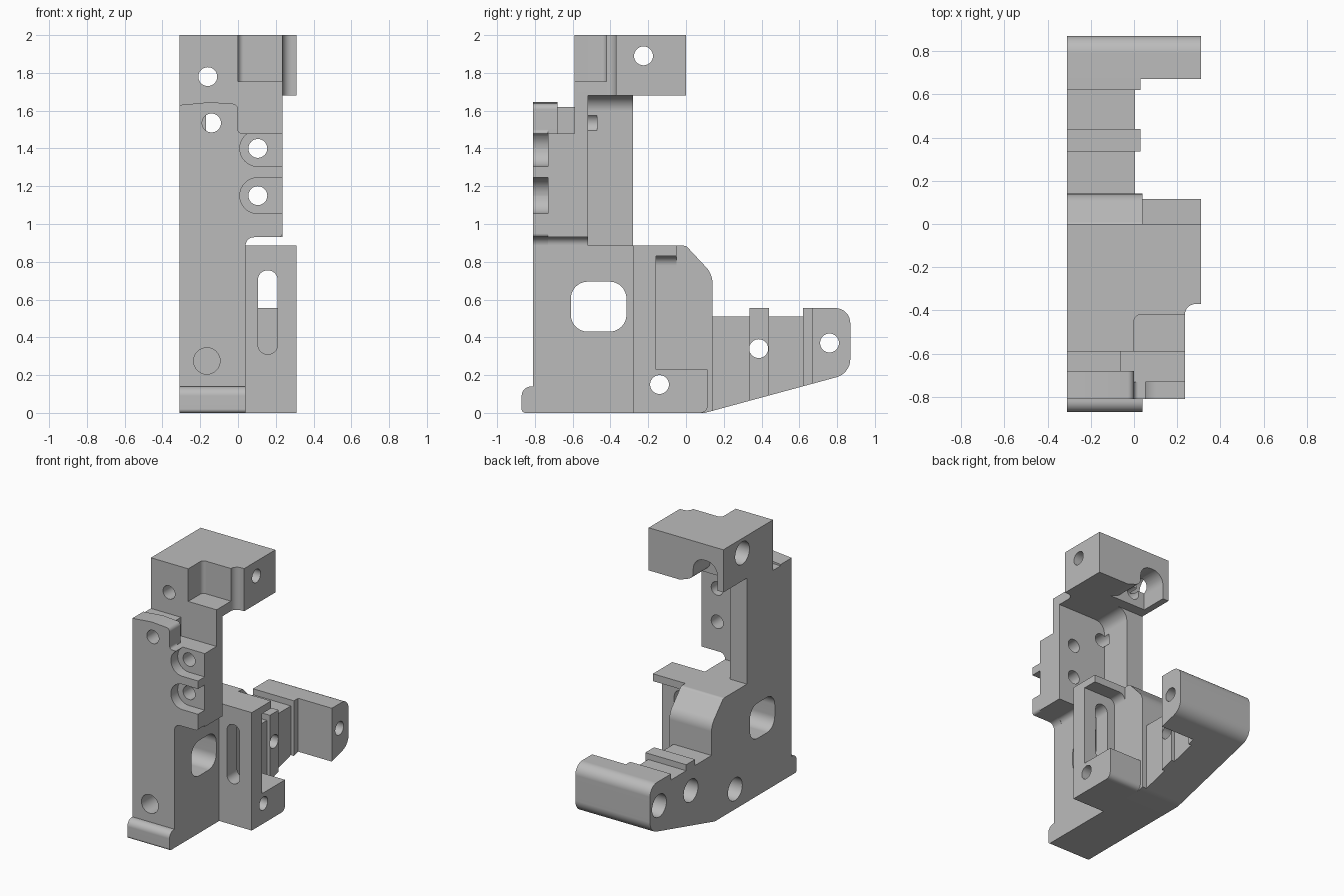
import bpy, bmesh, math
from mathutils import Vector

if "Cube" in bpy.data.objects:
    bpy.data.objects.remove(bpy.data.objects["Cube"])

grey = bpy.data.materials.new("plain grey")
grey.use_nodes = True
COLOUR = (0.5, 0.5, 0.5, 1)
grey.diffuse_color = COLOUR
grey.node_tree.nodes["Principled BSDF"].inputs["Base Color"].default_value = COLOUR

# Shared limits: widths in x, layers in y, levels in z
LEFT, RIGHT, BODY, FLANGE, WEB = -0.31, 0.31, 0.04, 0.235, -0.17
FRONT, FLOOR, STEP, PLATE, MID, BACK, WALL = -0.81, -0.73, -0.68, -0.59, -0.52, -0.28, -0.16
DECK, SHELF, SHOULDER, HEAD, TOP = 0.885, 0.93, 1.48, 1.68, 2
HOLE, COUNTERBORE = 0.05, 0.085
parts, cutters = [], []


def rounded(points, steps=8):
    """Outline with each (u, v, radius) corner replaced by an arc."""
    out = []
    for i, point in enumerate(points):
        p = Vector(point[:2])
        if len(point) == 2:
            out.append(p)
            continue
        r = point[2]
        d1 = (Vector(points[i - 1][:2]) - p).normalized()
        d2 = (Vector(points[(i + 1) % len(points)][:2]) - p).normalized()
        half = d1.angle(d2) / 2
        centre = p + (d1 + d2).normalized() * r / math.sin(half)
        start = p + d1 * r / math.tan(half) - centre
        end = p + d2 * r / math.tan(half) - centre
        angle = math.atan2(start.y, start.x)
        turn = (math.atan2(end.y, end.x) - angle + math.pi) % math.tau - math.pi
        for k in range(steps + 1):
            a = angle + turn * k / steps
            out.append(centre + Vector((math.cos(a), math.sin(a))) * r)
    return out


def circle(u, v, r, count=32):
    angles = [math.tau * k / count for k in range(count)]
    return [(u + r * math.cos(a), v + r * math.sin(a)) for a in angles]


def box(u0, u1, v0, v1, r=None):
    corners = [(u0, v0), (u1, v0), (u1, v1), (u0, v1)]
    return [c + (r,) for c in corners] if r else corners


def prism(name, axis, lo, hi, points, group=parts):
    """Extrude an outline along an axis; the outline uses the other two axes in order."""
    place = {"x": lambda p, h: (h, p[0], p[1]),
             "y": lambda p, h: (p[0], h, p[1]),
             "z": lambda p, h: (p[0], p[1], h)}[axis]
    outline = rounded(points)
    bm = bmesh.new()
    rings = [[bm.verts.new(place(p, h)) for p in outline] for h in (lo, hi)]
    for ring in rings:
        bm.faces.new(ring)
    for i in range(len(outline)):
        bm.faces.new((rings[0][i - 1], rings[0][i], rings[1][i], rings[1][i - 1]))
    bmesh.ops.recalc_face_normals(bm, faces=bm.faces)
    mesh = bpy.data.meshes.new(name)
    bm.to_mesh(mesh)
    bm.free()
    mesh.materials.append(grey)
    obj = bpy.data.objects.new(name, mesh)
    bpy.context.scene.collection.objects.link(obj)
    group.append(obj)


def cut(name, axis, lo, hi, points):
    prism(name, axis, lo, hi, points, cutters)


def slope(y):
    """Height of the sloping underside of the arm."""
    return (y - 0.1) * 0.271


# Lower body and foot
prism("lower_body", "x", LEFT, BODY, [
    (FLOOR, 0), (0.1, 0), (0.14, slope(0.14)), (0.14, 0.735, 0.12),
    (0, DECK, 0.03), (FLOOR, DECK)])
prism("foot", "x", LEFT, BODY, [
    (-0.8, 0), (-0.87, 0, 0.02), (-0.87, 0.14, 0.05), (-0.8, 0.14)])

# Front plate and the stepped cap behind its crown
crown = [(0, 1.635, 0.03), (-0.15, 1.645), (LEFT, 1.63)]
prism("front_plate", "y", FRONT, FLOOR, [
    (LEFT, 0), (BODY, 0), (BODY, SHELF, 0.045), (FLANGE, SHELF, 0.02),
    (FLANGE, SHOULDER), (0, SHOULDER, 0.02)] + crown)
prism("column_cap", "y", FLOOR, STEP, [(LEFT, SHOULDER), (0, SHOULDER)] + crown)
prism("rear_cap", "y", STEP, PLATE, box(LEFT, -0.06, SHOULDER, 1.62))

# Flange and the plate rising from it
prism("flange", "y", FLOOR, MID, [
    (LEFT, DECK), (BODY, DECK), (BODY, SHELF, 0.04), (FLANGE, SHELF),
    (FLANGE, SHOULDER), (LEFT, SHOULDER)])
prism("upper_plate", "y", PLATE, MID, box(LEFT, FLANGE, SHOULDER, 1.7))

# Rear web flaring into the underside of the head
prism("rear_web", "y", MID, BACK, [
    (LEFT, DECK), (WEB, DECK), (WEB, HEAD, 0.08), (-0.05, HEAD),
    (-0.05, 1.7), (LEFT, 1.7)])
prism("head", "z", HEAD, TOP, [
    (LEFT, PLATE), (FLANGE, PLATE), (FLANGE, -0.37, 0.05), (RIGHT, -0.37),
    (RIGHT, 0), (LEFT, 0)])

# Slotted side wall, roof and ledge
prism("slotted_wall", "y", BACK, WALL, box(BODY, RIGHT, 0, DECK))
prism("wall_roof", "y", WALL, -0.05, [
    (0.03, 0.75), (BODY, 0.75), (BODY, 0.83, 0.05), (RIGHT, 0.83),
    (RIGHT, DECK), (0.03, DECK)])
prism("side_ledge", "x", BODY, RIGHT, [
    (WALL, 0), (0.115, 0, 0.04), (0.115, 0.23), (WALL, 0.23)])

# Rear arm with its rib, pad and end block
for name, right, y0, y1, top in (("arm", 0.005, 0.14, 0.67, 0.51),
                                 ("arm_rib", 0.03, 0.335, 0.44, 0.555),
                                 ("arm_pad", 0.03, 0.62, 0.67, 0.555)):
    prism(name, "x", LEFT, right, [(y0, slope(y0)), (y1, slope(y1)), (y1, top), (y0, top)])
prism("arm_end", "x", LEFT, RIGHT, [
    (0.67, slope(0.67)), (0.87, slope(0.87), 0.1), (0.87, 0.555, 0.08), (0.67, 0.555)])

# Window, slot and head recesses
cut("window_cut", "x", -1, 1, box(-0.61, -0.315, 0.43, 0.695, 0.09))
cut("slot_cut", "y", -0.3, -0.15, box(0.105, 0.21, 0.31, 0.755, 0.052))
cut("head_pocket_cut", "z", 1.755, 3, [(0, -1), (1, -1), (1, -0.42), (0, -0.42, 0.03)])
cut("head_scoop_cut", "y", -0.2, 1, [
    (-0.26, 1.6), (0.05, 1.6), (0.05, HEAD), (-0.06, 1.72, 0.06),
    (-0.06, 1.88, 0.09), (-0.26, 1.88, 0.09)])

# Front holes, and two flange holes inside open notches
cut("blind_hole_cut", "y", -1, -0.62, circle(-0.165, 0.275, 0.07))
cut("column_hole_cut", "y", -1, -0.47, circle(-0.14, 1.535, HOLE))
cut("head_hole_cut", "y", -1, 1, circle(-0.16, 1.78, HOLE))
for z in (1.15, 1.4):
    cut("flange_hole_cut", "y", -1, -0.5, circle(0.105, z, HOLE))
    cut("notch_cut", "y", -1, FLOOR, box(0.01, 0.5, z - 0.095, z + 0.095, 0.094))

# Cross holes, each with a wide counterbore on the flat side
for y, z in ((-0.14, 0.15), (0.385, 0.34), (0.76, 0.37), (-0.225, 1.89)):
    cut("cross_hole_cut", "x", -1, 1, circle(y, z, HOLE))
    cut("counterbore_cut", "x", -1, -0.19, circle(y, z, COUNTERBORE))


def bounds(obj):
    columns = zip(*(v.co for v in obj.data.vertices))
    return [(min(c), max(c)) for c in columns]


def overlap(a, b):
    return all(p[0] < q[1] and q[0] < p[1] for p, q in zip(bounds(a), bounds(b)))


# Cut the holes and bake the result
for part in parts:
    for cutter in cutters:
        if overlap(part, cutter):
            mod = part.modifiers.new("cut", "BOOLEAN")
            mod.operation, mod.solver, mod.object = "DIFFERENCE", "EXACT", cutter
    bpy.context.view_layer.update()
    baked = bpy.data.meshes.new_from_object(
        part.evaluated_get(bpy.context.evaluated_depsgraph_get()))
    part.modifiers.clear()
    part.data = baked
for cutter in cutters:
    bpy.data.objects.remove(cutter)

# Smooth the curved faces and keep the edges sharp
bpy.ops.object.select_all(action="DESELECT")
for part in parts:
    part.select_set(True)
bpy.context.view_layer.objects.active = parts[0]
bpy.ops.object.shade_smooth_by_angle(angle=math.radians(30))
for part in parts:
    part.modifiers.new("flat_normals", "WEIGHTED_NORMAL").keep_sharp = True
